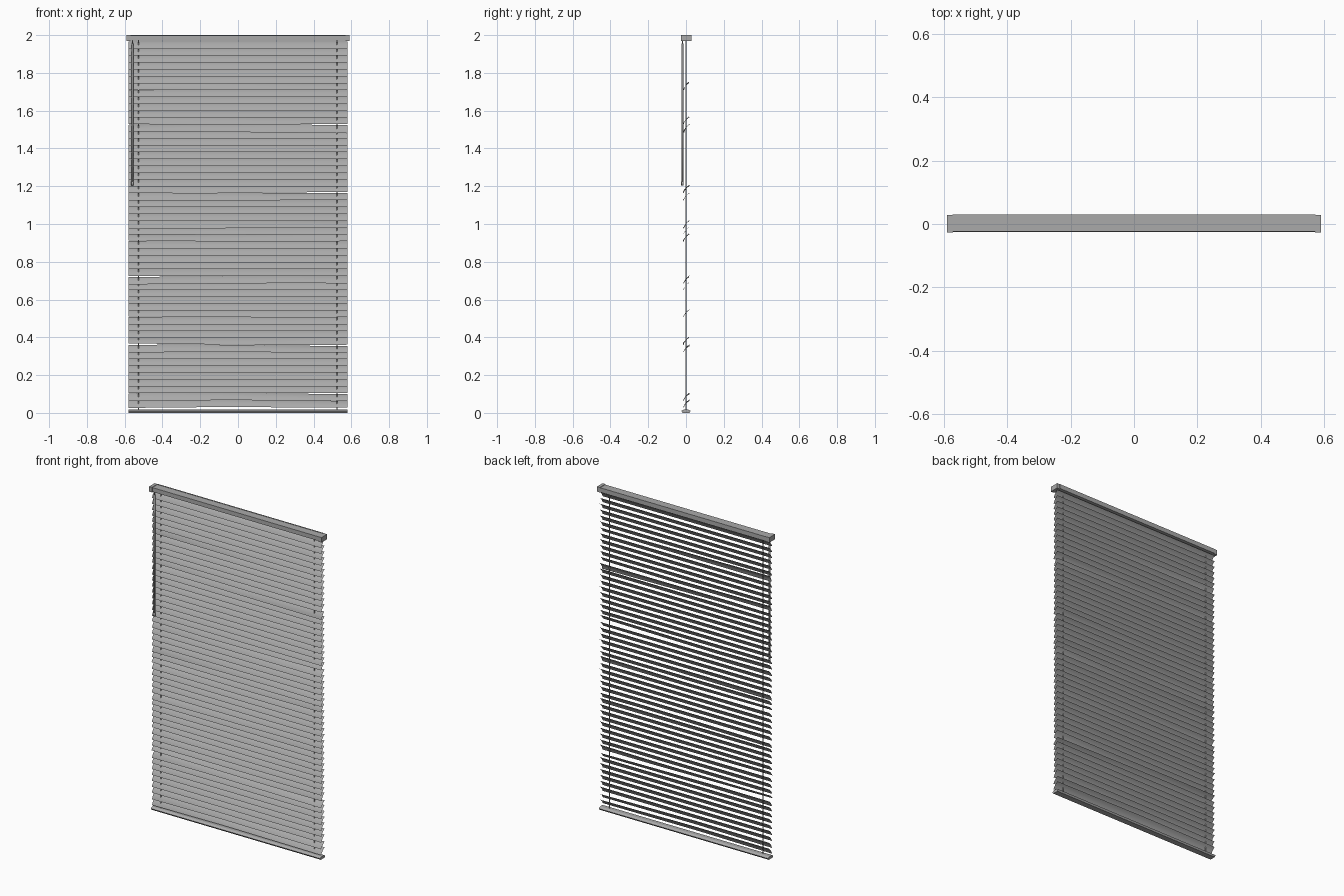
import bpy, bmesh, math, random

if "Cube" in bpy.data.objects:
    bpy.data.objects.remove(bpy.data.objects["Cube"])
random.seed(4)


def material(name, v):
    m = bpy.data.materials.new(name)
    m.diffuse_color = (v, v, v, 1)
    m.use_nodes = True
    m.node_tree.nodes["Principled BSDF"].inputs["Base Color"].default_value = m.diffuse_color
    return m


GREY = material("plain grey", 0.4)


def make(name, bm, mat=GREY, smooth=False):
    me = bpy.data.meshes.new(name)
    bm.to_mesh(me)
    bm.free()
    ob = bpy.data.objects.new(name, me)
    bpy.context.collection.objects.link(ob)
    me.materials.append(mat)
    for p in me.polygons:
        p.use_smooth = smooth
    return ob


def box(name, x0, x1, y0, y1, z0, z1):
    bm = bmesh.new()
    bmesh.ops.create_cube(bm, size=1)
    for v in bm.verts:
        v.co.x = (x0 + x1) / 2 + v.co.x * (x1 - x0)
        v.co.y = (y0 + y1) / 2 + v.co.y * (y1 - y0)
        v.co.z = (z0 + z1) / 2 + v.co.z * (z1 - z0)
    return make(name, bm)


def rod(name, x, y, z0, z1, r, n=8):
    bm = bmesh.new()
    bmesh.ops.create_cone(bm, cap_ends=True, segments=n, radius1=r, radius2=r, depth=z1 - z0)
    bmesh.ops.translate(bm, verts=bm.verts, vec=(x, y, (z0 + z1) / 2))
    return make(name, bm, smooth=n > 6)


# head rail with end caps
box("head_rail", -0.572, 0.572, -0.024, 0.027, 1.972, 1.998)
for s, side in ((-1, "left"), (1, "right")):
    xs = sorted((s * 0.57, s * 0.59))
    box("end_cap_" + side, xs[0], xs[1], -0.027, 0.028, 1.969, 2.0)
box("head_rail_back_lip", -0.572, 0.572, 0.025, 0.03, 1.972, 2.0)

# thin curved slats, back edge high, a few of them bent along their length
COUNT, Z0, Z1 = 53, 0.052, 1.948
BENT = (0, 1, 8, 9, 13, 17, 18, 24, 25, 26, 30, 31, 40, 41, 46)
STEPS, ACROSS, WIDTH = 14, 4, 0.05
bm = bmesh.new()
for i in range(COUNT):
    zc = Z0 + (Z1 - Z0) * i / (COUNT - 1)
    bent = i in BENT
    amount = random.uniform(-0.16, 0.16) if bent else 0
    lift = random.uniform(-0.006, 0.006) if bent else 0
    kink = random.uniform(-0.35, 0.35)
    rows = []
    for j in range(STEPS + 1):
        x = -0.58 + 1.16 * j / STEPS
        t = (x - kink) / 0.6
        tilt = math.radians(51) + amount * t
        z = zc + lift * abs(t)
        row = []
        for k in range(ACROSS + 1):
            u = k / ACROSS - 0.5
            a = u * WIDTH
            crown = 0.004 * (1 - 4 * u * u) - 0.002
            row.append(bm.verts.new((x, a * math.cos(tilt) - crown * math.sin(tilt),
                                     z + a * math.sin(tilt) + crown * math.cos(tilt))))
        rows.append(row)
    for p, q in zip(rows, rows[1:]):
        for k in range(ACROSS):
            bm.faces.new((p[k], q[k], q[k + 1], p[k + 1]))
make("slats", bm, smooth=True)

# bottom rail, extruded profile
profile = [(-0.025, 0.010), (-0.018, 0.0), (0.018, 0.0), (0.025, 0.010), (0.012, 0.018), (-0.012, 0.018)]
bm = bmesh.new()
ends = [[bm.verts.new((x, y, z)) for y, z in profile] for x in (-0.58, 0.58)]
bm.faces.new(ends[0])
bm.faces.new(ends[1])
n = len(profile)
for k in range(n):
    m = (k + 1) % n
    bm.faces.new((ends[0][k], ends[0][m], ends[1][m], ends[1][k]))
bmesh.ops.recalc_face_normals(bm, faces=bm.faces)
make("bottom_rail", bm)

# lift cords through the slats
for x, side in ((-0.527, "left"), (0.523, "right")):
    rod("lift_cord_" + side, x, 0, 0.01, 1.98, 0.003, 6)

# tilt wand with hook
rod("tilt_wand", -0.559, -0.019, 1.21, 1.955, 0.005)
rod("wand_hook", -0.559, -0.019, 1.95, 1.975, 0.0025)
rod("wand_tip", -0.559, -0.019, 1.205, 1.225, 0.0065)
